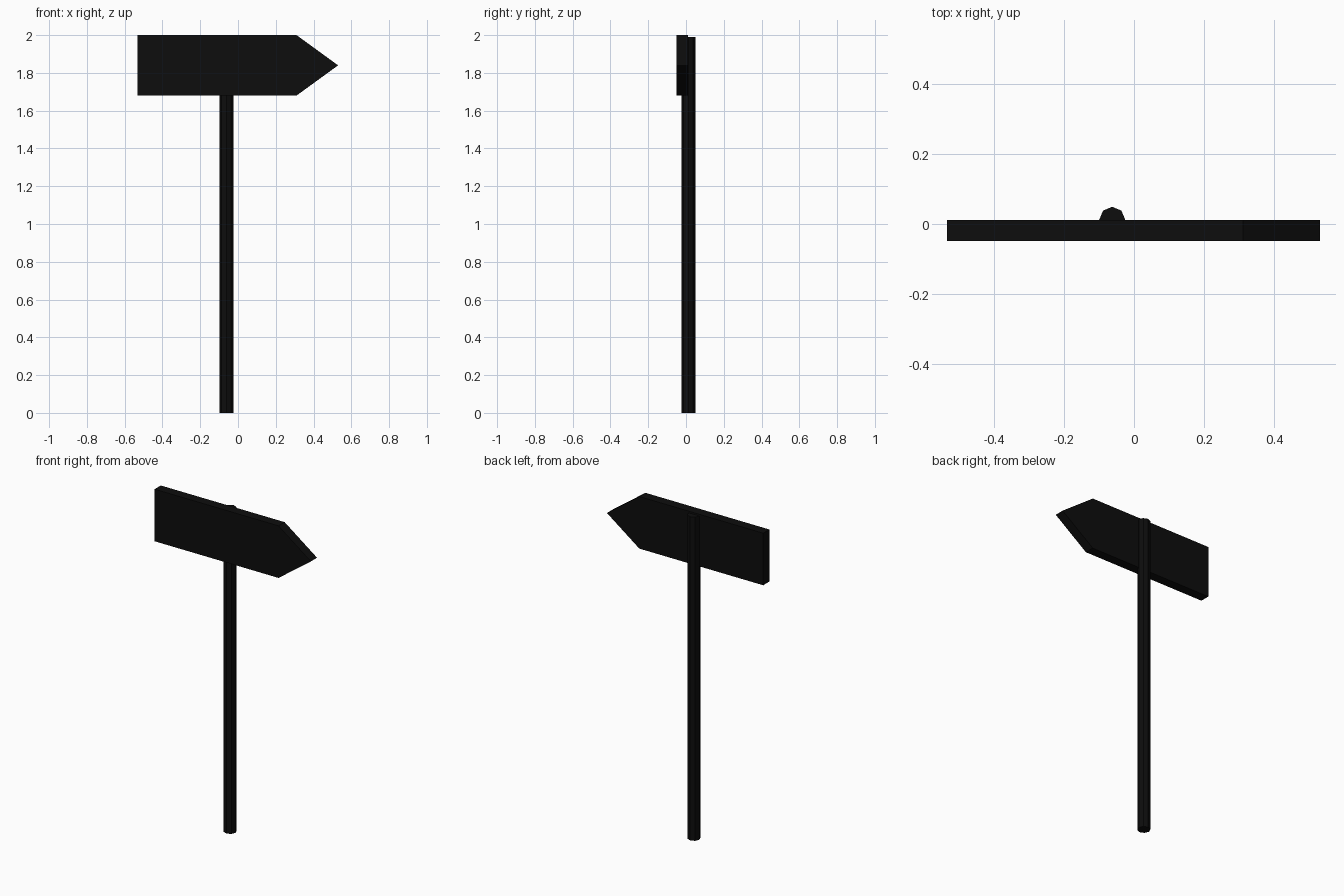
import bpy
import bmesh
import math

if "Cube" in bpy.data.objects:
    bpy.data.objects.remove(bpy.data.objects["Cube"])

black = bpy.data.materials.new("near_black")
black.diffuse_color = (0.004, 0.004, 0.004, 1)
black.use_nodes = True
black.node_tree.nodes["Principled BSDF"].inputs["Base Color"].default_value = black.diffuse_color


def prism(name, outline, offset):
    """Extrude a flat outline along the offset vector into a closed solid."""
    bm = bmesh.new()
    face = bm.faces.new([bm.verts.new(p) for p in outline])
    ext = bmesh.ops.extrude_face_region(bm, geom=[face], use_keep_orig=True)
    moved = [g for g in ext["geom"] if isinstance(g, bmesh.types.BMVert)]
    bmesh.ops.translate(bm, verts=moved, vec=offset)
    bmesh.ops.recalc_face_normals(bm, faces=bm.faces)
    mesh = bpy.data.meshes.new(name)
    bm.to_mesh(mesh)
    bm.free()
    mesh.materials.append(black)
    obj = bpy.data.objects.new(name, mesh)
    bpy.context.collection.objects.link(obj)
    return obj


# Eight-sided post, one corner facing straight back
POST_X, POST_Y, POST_R = -0.062, 0.012, 0.037
ring = [(POST_X + POST_R * math.cos(i * math.pi / 4),
         POST_Y + POST_R * math.sin(i * math.pi / 4), 0) for i in range(8)]
prism("post", ring, (0, 0, 1.99))

# Arrow-shaped board pointing right, in front of the post
FRONT, BACK = -0.049, 0.011
arrow = [(-0.533, 1.68), (0.31, 1.68), (0.53, 1.84), (0.31, 2.0), (-0.533, 2.0)]
prism("arrow_board", [(x, FRONT, z) for x, z in arrow], (0, BACK - FRONT, 0))
